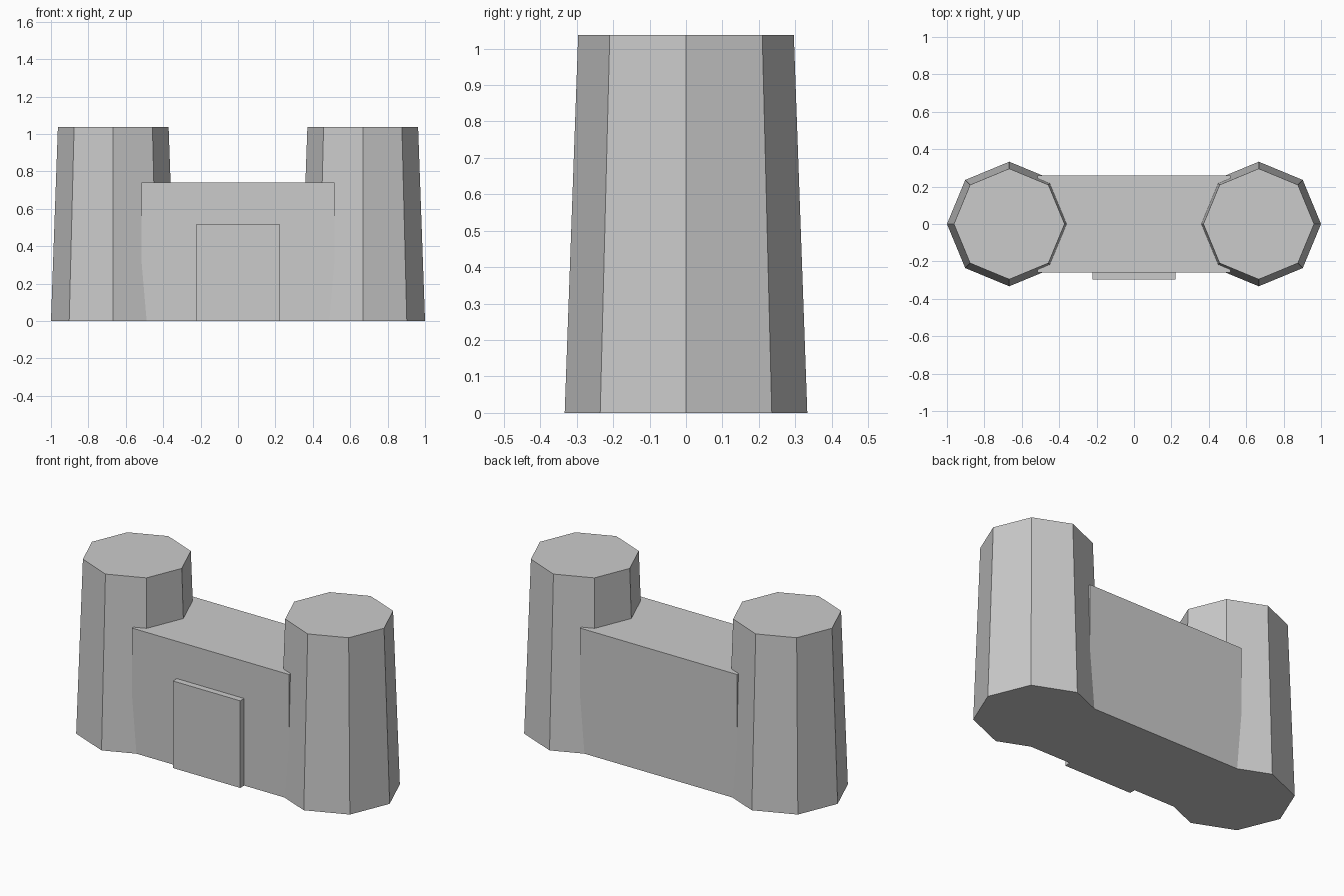
import bpy

if "Cube" in bpy.data.objects:
    bpy.data.objects.remove(bpy.data.objects["Cube"])


def box(name, x, y0, y1, height):
    """Box symmetric in x, standing on the ground."""
    bpy.ops.mesh.primitive_cube_add(size=1, location=(0, (y0 + y1) / 2, height / 2))
    obj = bpy.context.object
    obj.name = name
    obj.scale = (2 * x, y1 - y0, height)
    bpy.ops.object.transform_apply(location=False, rotation=False, scale=True)
    return obj


# Tapered octagonal towers, corners on the axes
TOWER_HEIGHT = 1.037
for side, sign in (("left", -1), ("right", 1)):
    bpy.ops.mesh.primitive_cone_add(
        vertices=8, radius1=0.333, radius2=0.296, depth=TOWER_HEIGHT,
        location=(sign * 0.667, 0, TOWER_HEIGHT / 2))
    bpy.context.object.name = side + "_tower"

# Wall joining the towers
box("gate_wall", 0.517, -0.259, 0.259, 0.741)

# Door slab standing proud of the front wall
box("gate_door", 0.222, -0.296, -0.222, 0.519)
